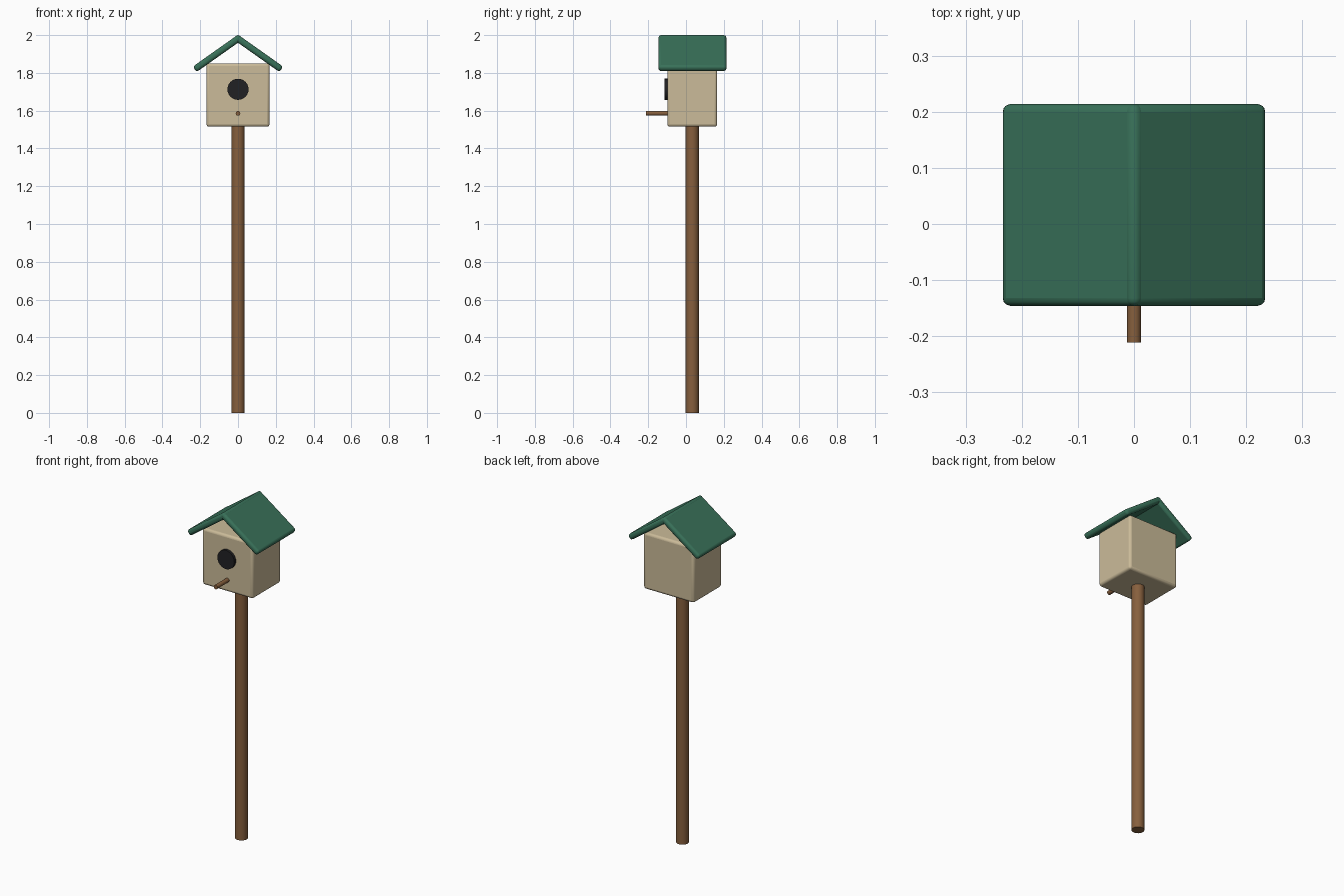
import bpy
from math import radians, atan2, hypot, cos, sin

if "Cube" in bpy.data.objects:
    bpy.data.objects.remove(bpy.data.objects["Cube"], do_unlink=True)

CENTRE_Y = 0.033  # post, house and roof share this depth


def material(name, rgb):
    mat = bpy.data.materials.new(name)
    mat.use_nodes = True
    mat.diffuse_color = (*rgb, 1)
    mat.node_tree.nodes["Principled BSDF"].inputs["Base Color"].default_value = (*rgb, 1)
    return mat


def finish(name, mat):
    obj = bpy.context.object
    obj.name = name
    obj.data.materials.append(mat)
    bpy.ops.object.shade_smooth_by_angle(angle=radians(40))
    return obj


def rounded_box(name, size, location, mat, tilt=0):
    bpy.ops.mesh.primitive_cube_add(size=1, location=location, rotation=(0, tilt, 0))
    bpy.context.object.scale = size
    bpy.ops.object.transform_apply(location=False, rotation=False, scale=True)
    bevel = bpy.context.object.modifiers.new("soft_edges", "BEVEL")
    bevel.width = 0.014
    bevel.segments = 3
    return finish(name, mat)


def rod(name, radius, length, location, mat, sides, forward=False):
    bpy.ops.mesh.primitive_cylinder_add(
        vertices=sides, radius=radius, depth=length, location=location,
        rotation=(radians(90) if forward else 0, 0, 0))
    return finish(name, mat)


wood = material("brown wood", (0.24, 0.115, 0.047))
cream = material("cream paint", (0.6, 0.5, 0.32))
green = material("green paint", (0.04, 0.165, 0.1))
black = material("dark opening", (0.015, 0.015, 0.017))

# Post and house body
rod("post", 0.035, 1.52, (0, CENTRE_Y, 0.76), wood, 24)
rounded_box("house_body", (0.334, 0.264, 0.336), (0, CENTRE_Y, 1.683), cream)

# Entrance disc and perch on the front
rod("entrance_hole", 0.056, 0.016, (0, -0.107, 1.713), black, 24, forward=True)
rod("perch", 0.0125, 0.112, (0, -0.155, 1.586), wood, 12, forward=True)

# Two tilted roof panels meeting at the ridge
ridge_z, eave_x, eave_z, thickness = 1.981, 0.215, 1.829, 0.035
slope = atan2(ridge_z - eave_z, eave_x)
length = hypot(eave_x, ridge_z - eave_z) + thickness
for side, label in ((1, "left"), (-1, "right")):
    rounded_box("roof_panel_" + label, (length, 0.36, thickness),
                (side * eave_x / 2, CENTRE_Y + 0.001, (ridge_z + eave_z) / 2),
                green, side * slope)
